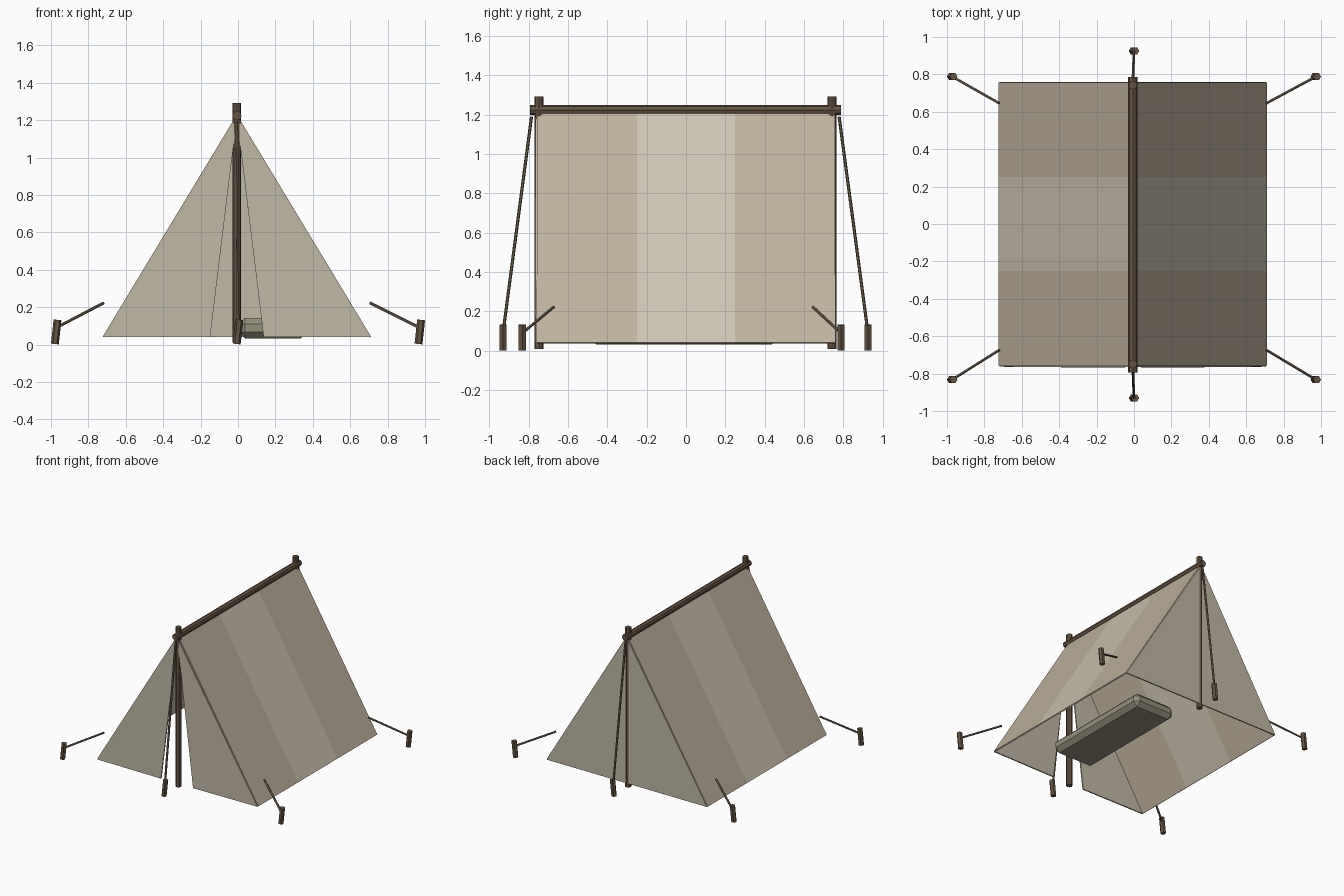
import bpy, bmesh, math
from mathutils import Vector

if "Cube" in bpy.data.objects:
    bpy.data.objects.remove(bpy.data.objects["Cube"])

CX = -0.006           # tent centre line
RIDGE_Z, HEM_Z = 1.22, 0.04
HALF_W, HALF_L = 0.713, 0.757


def material(name, rgb):
    m = bpy.data.materials.new(name)
    m.diffuse_color = (*rgb, 1)
    m.use_nodes = True
    m.node_tree.nodes["Principled BSDF"].inputs["Base Color"].default_value = m.diffuse_color
    return m


WOOD = material("wood", (0.13, 0.09, 0.055))
ROPE = material("rope", (0.17, 0.135, 0.085))
CANVAS = material("canvas", (0.52, 0.45, 0.34))
PALE = material("pale_canvas", (0.61, 0.55, 0.44))
WALL = material("wall_canvas", (0.52, 0.48, 0.37))
BED = material("bedding", (0.30, 0.28, 0.20))


def add_object(name, bm, *mats):
    bmesh.ops.recalc_face_normals(bm, faces=bm.faces)
    me = bpy.data.meshes.new(name)
    bm.to_mesh(me)
    bm.free()
    ob = bpy.data.objects.new(name, me)
    bpy.context.collection.objects.link(ob)
    for m in mats:
        me.materials.append(m)
    return ob


def rod(name, a, b, r, sides, mat):
    a, b = Vector(a), Vector(b)
    d = b - a
    bm = bmesh.new()
    bmesh.ops.create_cone(bm, cap_ends=True, segments=sides, radius1=r, radius2=r, depth=d.length)
    ob = add_object(name, bm, mat)
    ob.location = (a + b) / 2
    ob.rotation_mode = 'QUATERNION'
    ob.rotation_quaternion = d.to_track_quat('Z', 'Y')
    return ob


def cloth(name, polys, mats, thickness=0.01):
    bm = bmesh.new()
    for i, poly in enumerate(polys):
        f = bm.faces.new([bm.verts.new(p) for p in poly])
        f.material_index = i % 2 if len(mats) > 1 else 0
    bmesh.ops.remove_doubles(bm, verts=bm.verts, dist=1e-4)
    ob = add_object(name, bm, *mats)
    mod = ob.modifiers.new("thickness", 'SOLIDIFY')
    mod.thickness = thickness
    mod.offset = 0
    return ob


# Striped roof slopes and split front flaps
for side, s in (("left", -1), ("right", 1)):
    ys = [-HALF_L, -0.25, 0.25, HALF_L]
    cloth(side + "_roof", [[(CX, y0, RIDGE_Z), (CX, y1, RIDGE_Z),
                            (CX + s * HALF_W, y1, HEM_Z), (CX + s * HALF_W, y0, HEM_Z)]
                           for y0, y1 in zip(ys, ys[1:])], [CANVAS, PALE])
    cloth(side + "_front_flap", [[(CX, -0.76, RIDGE_Z - 0.01), (CX + s * HALF_W, -0.758, HEM_Z),
                                  (CX + s * 0.143, -0.763, HEM_Z)]], [WALL])

# Closed back wall
cloth("back_wall", [[(CX, 0.755, RIDGE_Z - 0.01), (CX - HALF_W, 0.755, HEM_Z),
                     (CX + HALF_W, 0.755, HEM_Z)]], [WALL])

# Wooden frame
rod("front_pole", (CX, -0.748, 0.01), (CX, -0.748, 1.292), 0.023, 8, WOOD)
rod("back_pole", (CX, 0.742, 0.01), (CX, 0.742, 1.292), 0.023, 8, WOOD)
rod("ridge_pole", (CX, -0.793, 1.224), (CX, 0.787, 1.224), 0.025, 8, WOOD)


# Leaning pegs with guy ropes
def peg_and_rope(name, x, y, tie):
    rod(name + "_peg", (x - 0.007, y, 0.003), (x + 0.007, y, 0.132), 0.021, 6, WOOD)
    end = Vector((x, y, 0.09))
    end += (Vector(tie) - end).normalized() * 0.015
    rod(name + "_rope", tie, end, 0.008, 6, ROPE)


for side, s in (("left", -1), ("right", 1)):
    tie_x = CX + s * 0.713
    peg_and_rope("front_" + side, s * 0.972, -0.832, (tie_x, -0.673, 0.222))
    peg_and_rope("back_" + side, s * 0.972, 0.788, (tie_x, 0.645, 0.222))
peg_and_rope("front", 0.0, -0.93, (CX, -0.785, 1.19))
peg_and_rope("back", 0.0, 0.925, (CX, 0.778, 1.19))

# Bedroll with chamfered edges
bm = bmesh.new()
bmesh.ops.create_cube(bm, size=1)
bmesh.ops.scale(bm, vec=(0.365, 0.96, 0.11), verts=bm.verts)
bmesh.ops.bevel(bm, geom=bm.edges[:], offset=0.034, segments=1, affect='EDGES')
bed = add_object("bedroll", bm, BED)
bed.location = (0.187, -0.01, 0.088)
